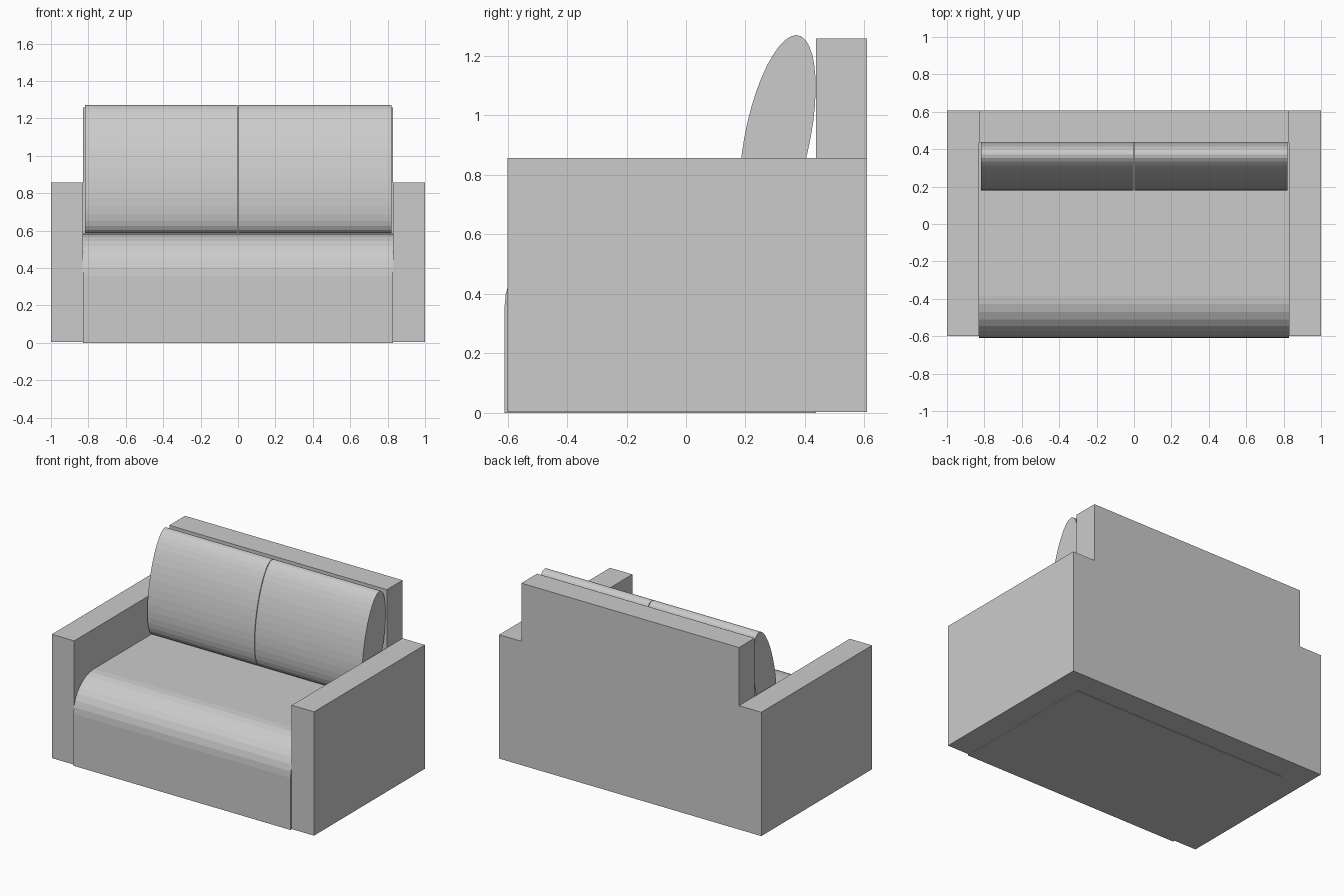
import bpy, math

cube = bpy.data.objects.get("Cube")
if cube:
    bpy.data.objects.remove(cube, do_unlink=True)

# Upholstery colour
fabric = bpy.data.materials.new("grey_fabric")
fabric.use_nodes = True
colour = (0.6, 0.6, 0.6, 1)
fabric.diffuse_color = colour
fabric.node_tree.nodes["Principled BSDF"].inputs["Base Color"].default_value = colour


def extrude(name, profile, x0, x1):
    """Sweep a closed (y, z) profile from x0 to x1."""
    n = len(profile)
    verts = [(x, y, z) for x in (x0, x1) for y, z in profile]
    faces = [tuple(reversed(range(n))), tuple(range(n, 2 * n))]
    faces += [(i, (i + 1) % n, n + (i + 1) % n, n + i) for i in range(n)]
    mesh = bpy.data.meshes.new(name)
    mesh.from_pydata(verts, [], faces)
    mesh.materials.append(fabric)
    obj = bpy.data.objects.new(name, mesh)
    bpy.context.collection.objects.link(obj)
    return obj


def rect(y0, y1, z0, z1):
    return [(y0, z0), (y1, z0), (y1, z1), (y0, z1)]


INNER = 0.83    # inside face of the arms
BACK_Y = 0.437  # front face of the backrest

# Arms and backrest
extrude("right_arm", rect(-0.6, 0.608, 0.003, 0.857), -1, -INNER)
extrude("left_arm", rect(-0.6, 0.608, 0.003, 0.857), INNER, 1)
extrude("backrest", rect(BACK_Y, 0.608, 0.003, 1.258), -INNER, INNER)

# Seat block with a rounded front edge
radius, seat_top, front = 0.225, 0.583, -0.61
seat = [(front, 0), (BACK_Y, 0), (BACK_Y, seat_top)]
for i in range(9):
    a = math.radians(90 + 90 * i / 8)
    seat.append((front + radius + radius * math.cos(a),
                 seat_top - radius + radius * math.sin(a)))
extrude("seat", seat, -INNER + 0.002, INNER - 0.002)

# Leaning oval back cushions
lean = math.acos(0.49)
oval = []
for i in range(40):
    a = -math.tau * i / 40
    oval.append((0.308 + 0.128 * math.cos(a - lean), 0.928 + 0.342 * math.cos(a)))
extrude("right_cushion", oval, -0.818, -0.002)
extrude("left_cushion", oval, 0.002, 0.82)
